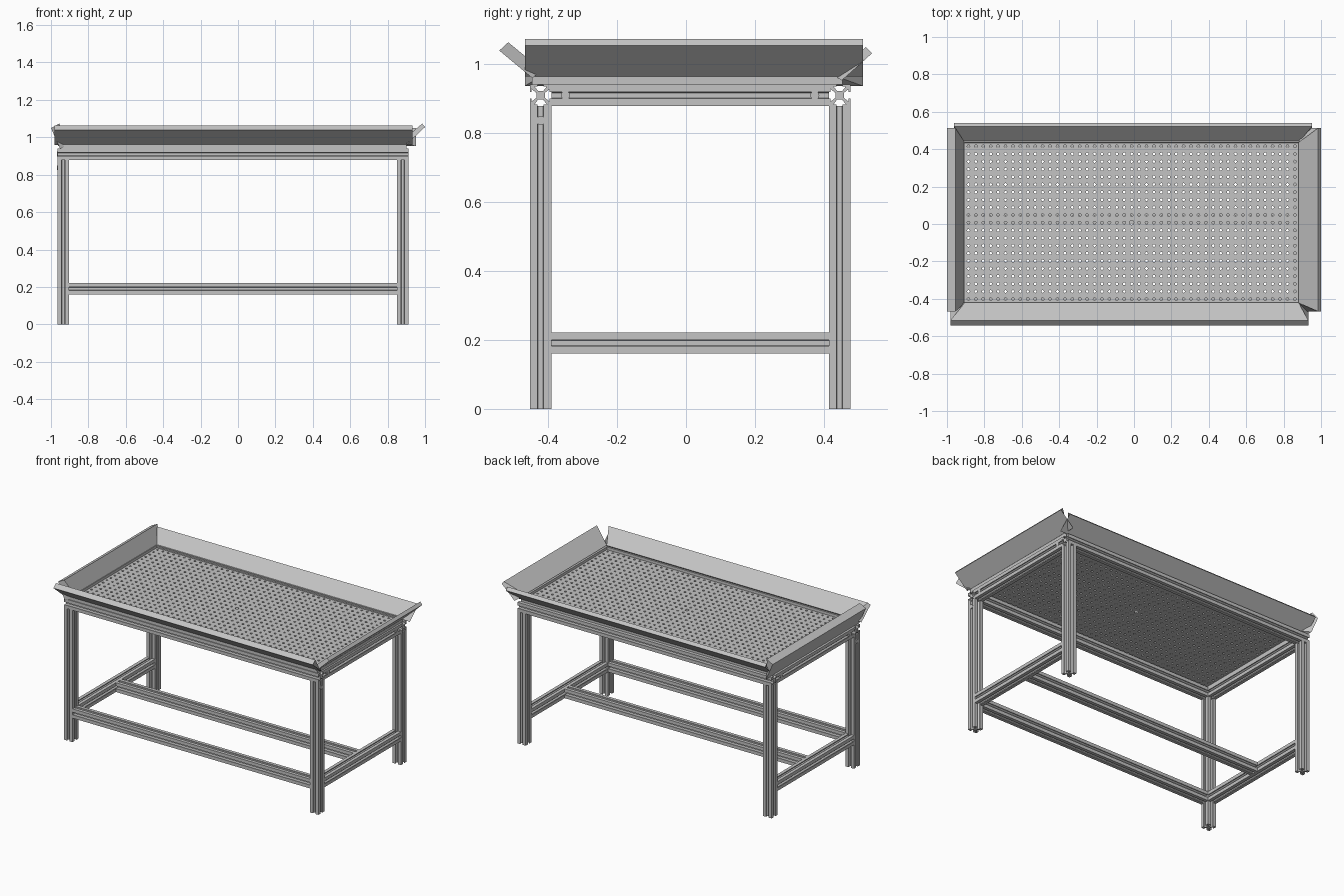
import bpy, bmesh, math
from mathutils import Vector

cube = bpy.data.objects.get("Cube")
if cube:
    bpy.data.objects.remove(cube)

metal = bpy.data.materials.new("grey_metal")
metal.use_nodes = True
GREY = (0.55, 0.55, 0.55, 1)
metal.diffuse_color = GREY
metal.node_tree.nodes["Principled BSDF"].inputs["Base Color"].default_value = GREY


def finish(name, bm):
    bmesh.ops.recalc_face_normals(bm, faces=bm.faces)
    mesh = bpy.data.meshes.new(name)
    bm.to_mesh(mesh)
    bm.free()
    mesh.materials.append(metal)
    obj = bpy.data.objects.new(name, mesh)
    bpy.context.collection.objects.link(obj)
    return obj


def loft(name, start, end):
    """Solid between two matching outlines."""
    bm = bmesh.new()
    a = [bm.verts.new(p) for p in start]
    b = [bm.verts.new(p) for p in end]
    n = len(a)
    for i in range(n):
        j = (i + 1) % n
        bm.faces.new((a[i], a[j], b[j], b[i]))
    bm.faces.new(a)
    bm.faces.new(b)
    return finish(name, bm)


def box(name, x0, x1, y0, y1, z0, z1):
    ring = [(x0, y0), (x1, y0), (x1, y1), (x0, y1)]
    return loft(name, [(x, y, z0) for x, y in ring], [(x, y, z1) for x, y in ring])


# Slotted square profile, one side turned four times
H = 0.031
SIDE = [(H, -0.009), (0.026, -0.009), (0.026, -0.018), (0.012, -0.007)]
SIDE += [(x, -y) for x, y in reversed(SIDE)] + [(H, H)]
PROFILE = []
for k in range(4):
    c, s = (1, 0, -1, 0)[k], (0, 1, 0, -1)[k]
    PROFILE += [(c * x - s * y, s * x + c * y) for x, y in SIDE]


def rail(name, axis, centre, lo, hi):
    """Slotted bar along an axis; centre holds the other two coordinates."""
    def outline(t):
        pts = []
        for u, v in PROFILE:
            p = [u + centre[0], v + centre[1]]
            p.insert(axis, t)
            pts.append(p)
        return pts
    return loft(name, outline(lo), outline(hi))


# Frame layout
XS = {"right": -0.935, "left": 0.88}
YS = {"front": -0.422, "back": 0.446}
TOP, LOW = 0.91, 0.191

for fy, y in YS.items():
    for sx, x in XS.items():
        rail(f"{fy}_{sx}_leg", 2, (x, y), 0, TOP - H)
    rail(f"{fy}_top_rail", 0, (y, TOP), XS["right"] - H, XS["left"] + H)

for sx, x in XS.items():
    for level, z in (("top", TOP), ("lower", LOW)):
        rail(f"{sx}_{level}_side_rail", 1, (x, z), YS["front"] + H, YS["back"] - H)

for name, y in (("front_lower_rail", YS["front"]), ("middle_lower_rail", 0.035)):
    rail(name, 0, (y, LOW), XS["right"] + H, XS["left"] - H)


# Round connectors let into the slots
def connector(name, x, y, z):
    ring = [(y + 0.013 * math.cos(i * math.tau / 16), z + 0.013 * math.sin(i * math.tau / 16))
            for i in range(16)]
    loft(name, [(x - 0.006, *p) for p in ring], [(x + 0.006, *p) for p in ring])


for sx, x in XS.items():
    side = 0.0255 if x > 0 else -0.0255
    for y in (-0.35, 0.374):
        connector(f"{sx}_rail_connector", x + side, y, TOP)
    connector(f"{sx}_leg_connector", x + side, YS["front"], 0.837)


# Perforated tray floor
X0, X1, Y0, Y1 = -0.905, 0.88, -0.422, 0.436
COLS, ROWS, FLOOR = 45, 21, 0.952
dx, dy = (X1 - X0) / COLS, (Y1 - Y0) / ROWS
bm = bmesh.new()
for i in range(COLS):
    for j in range(ROWS):
        cx, cy = X0 + (i + 0.5) * dx, Y0 + (j + 0.5) * dy
        drain = i == COLS // 2 and j == ROWS // 2
        r = 0.012 if drain else 0.0075
        inner, outer = [], []
        for k in range(8):
            c, s = math.cos(k * math.pi / 4), math.sin(k * math.pi / 4)
            inner.append(bm.verts.new((cx + r * c, cy + r * s, FLOOR)))
            m = max(abs(c), abs(s))
            outer.append(bm.verts.new((cx + c / m * dx / 2, cy + s / m * dy / 2, FLOOR)))
        for k in range(8):
            n = (k + 1) % 8
            bm.faces.new((inner[k], outer[k], outer[n], inner[n]))
bmesh.ops.remove_doubles(bm, verts=bm.verts, dist=0.0005)
floor = finish("perforated_floor", bm)
thick = floor.modifiers.new("thickness", "SOLIDIFY")
thick.thickness = 0.008
thick.offset = 0

# Upright kerb around the floor
KX0, KX1, KY0, KY1, KB, KT = -0.945, 0.9, -0.447, 0.455, 0.941, 0.974
box("front_kerb", KX0, KX1, KY0, Y0, KB, KT)
box("back_kerb", KX0, KX1, Y1, KY1, KB, KT)
box("right_kerb", KX0, X0, Y0, Y1, KB, KT)
box("left_kerb", X1, KX1, Y0, Y1, KB, KT)


# Sloping walls: section is inner foot, inner top, outer top, outer foot
def wall(name, axis, section, foot, rim):
    def outline(e):
        pts = []
        for k, (u, z) in enumerate(section):
            t = foot[e] if k == 0 else rim[e]
            pts.append((t, u, z) if axis == 0 else (u, t, z))
        return pts
    return loft(name, outline(0), outline(1))


wall("front_wall", 0, [(-0.42, 0.985), (-0.516, 1.064), (-0.542, 1.04), (-0.446, 0.96)],
     (X0, X1), (-0.982, 0.932))
wall("back_wall", 0, [(0.434, 0.965), (0.522, 1.05), (0.54, 1.032), (0.452, 0.953)],
     (X0, X1), (-0.962, 0.952))
wall("right_wall", 1, [(-0.905, 0.965), (-0.955, 1.073), (-1.0, 1.05), (-0.95, 0.937)],
     (Y0, Y1), (-0.468, 0.514))
wall("left_wall", 1, [(0.88, 0.985), (0.985, 1.073), (1.0, 1.055), (0.905, 0.965)],
     (Y0, Y1), (-0.468, 0.514))
